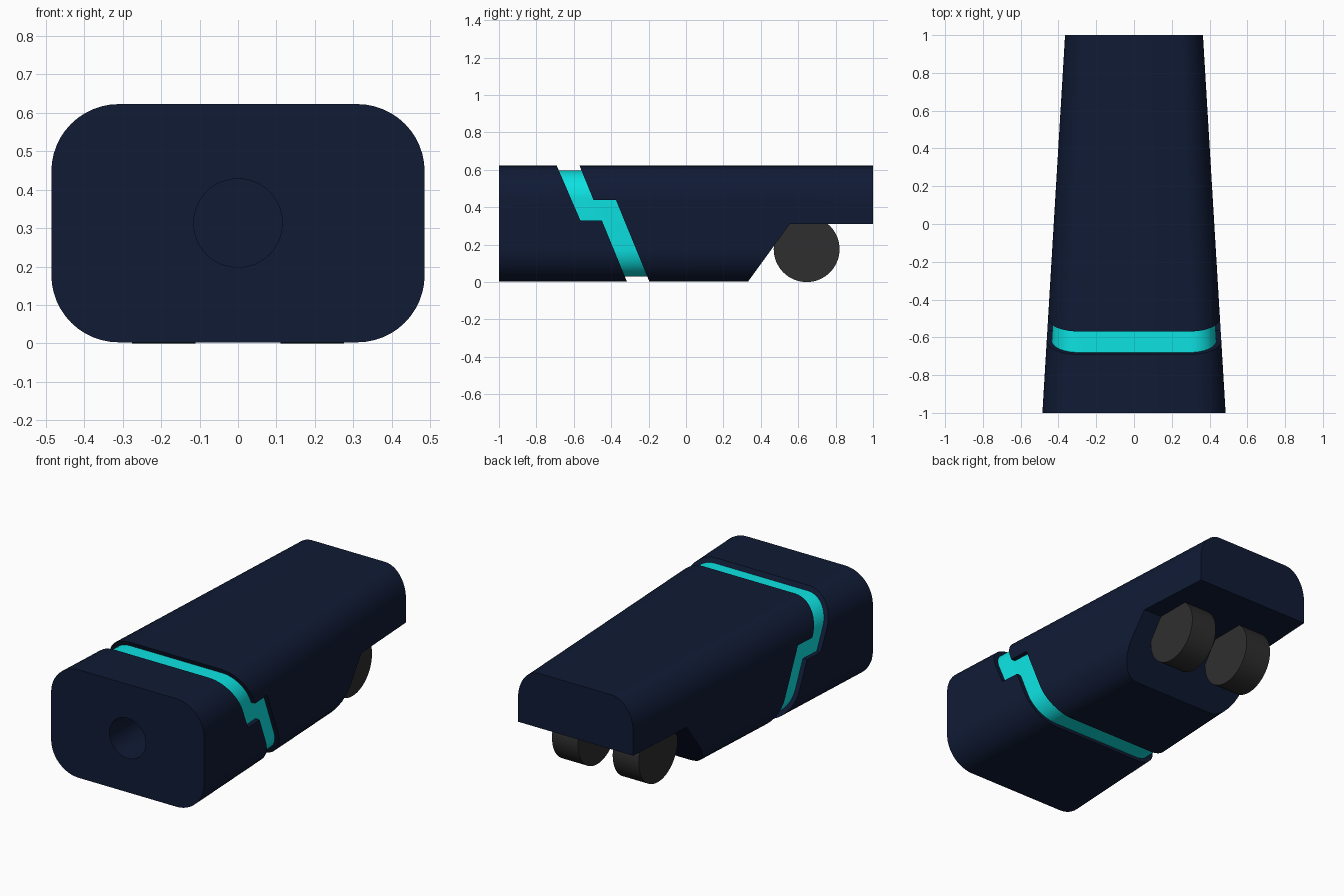
import bpy, bmesh, math

if "Cube" in bpy.data.objects:
    bpy.data.objects.remove(bpy.data.objects["Cube"])

Z0, Z1, R = 0.003, 0.622, 0.175


def material(name, rgb):
    m = bpy.data.materials.new(name)
    m.diffuse_color = (*rgb, 1)
    m.use_nodes = True
    m.node_tree.nodes["Principled BSDF"].inputs["Base Color"].default_value = m.diffuse_color
    return m


NAVY = material("navy", (0.005, 0.0105, 0.035))
CYAN = material("cyan", (0.004, 0.76, 0.76))
RUBBER = material("rubber", (0.028, 0.028, 0.028))


def loft(name, a, b, mat=None):
    """Solid between two matching rings of points."""
    bm = bmesh.new()
    va = [bm.verts.new(p) for p in a]
    vb = [bm.verts.new(p) for p in b]
    n = len(a)
    bm.faces.new(va)
    bm.faces.new(vb[::-1])
    for i in range(n):
        j = (i + 1) % n
        bm.faces.new((va[i], vb[i], vb[j], va[j]))
    bmesh.ops.recalc_face_normals(bm, faces=bm.faces)
    me = bpy.data.meshes.new(name)
    bm.to_mesh(me)
    bm.free()
    ob = bpy.data.objects.new(name, me)
    bpy.context.collection.objects.link(ob)
    if mat:
        me.materials.append(mat)
    return ob


def section(y, inset=0.0, seg=12):
    """Rounded rectangle at y; the width tapers towards the back."""
    half = 0.485 - 0.06 * (y + 1) - inset
    r = R - inset
    kx = half / (0.485 - inset)
    pts = []
    for q, (sx, sz) in enumerate(((1, 1), (-1, 1), (-1, -1), (1, -1))):
        cx = sx * (0.485 - R)
        cz = Z1 - R if sz > 0 else Z0 + R
        for i in range(seg + 1):
            t = math.pi / 2 * (q + i / seg)
            pts.append((kx * (cx + r * math.cos(t)), y, cz + r * math.sin(t)))
    return pts


def prism(name, yz, w=0.8):
    return loft(name, [(-w, y, z) for y, z in yz], [(w, y, z) for y, z in yz])


def cylinder(name, r, depth, loc, rot, mat=None):
    bpy.ops.mesh.primitive_cylinder_add(vertices=64, radius=r, depth=depth, location=loc, rotation=rot)
    ob = bpy.context.object
    ob.name = name
    if mat:
        ob.data.materials.append(mat)
    return ob


def activate(ob):
    bpy.ops.object.select_all(action='DESELECT')
    ob.select_set(True)
    bpy.context.view_layer.objects.active = ob


def cut(ob, cutter, op='DIFFERENCE'):
    m = ob.modifiers.new("cut", 'BOOLEAN')
    m.operation, m.solver, m.object = op, 'EXACT', cutter
    activate(ob)
    bpy.ops.object.modifier_apply(modifier=m.name)


def smooth(ob):
    activate(ob)
    bpy.ops.object.shade_smooth_by_angle(angle=math.radians(30))


# Cutters: stepped groove, rear wheel recess, front socket
groove = prism("groove_cutter", [
    (-0.733, 0.72), (-0.565, 0.33), (-0.45, 0.33), (-0.274, -0.1),
    (-0.154, -0.1), (-0.375, 0.44), (-0.495, 0.44), (-0.609, 0.72)])
recess = prism("recess_cutter", [
    (0.257, -0.1), (0.555, 0.31), (1.1, 0.31), (1.1, -0.1)])
socket = cylinder("socket_cutter", 0.115, 0.8, (0, -1.1, 0.313), (math.pi / 2, 0, 0))

# Tapered shell, split in two blocks by the groove
body = loft("body_shell", section(-1), section(1), NAVY)
for c in (groove, recess, socket):
    cut(body, c)
smooth(body)

# Inset coloured band filling the groove
band = loft("accent_band", section(-0.85, 0.026), section(-0.05, 0.026), CYAN)
cut(band, groove, 'INTERSECT')
smooth(band)

for c in (groove, recess, socket):
    bpy.data.objects.remove(c)

# Rear wheels
for side, s in (("left", -1), ("right", 1)):
    smooth(cylinder(f"{side}_wheel", 0.176, 0.165, (s * 0.1925, 0.645, 0.176),
                    (0, math.pi / 2, 0), RUBBER))
